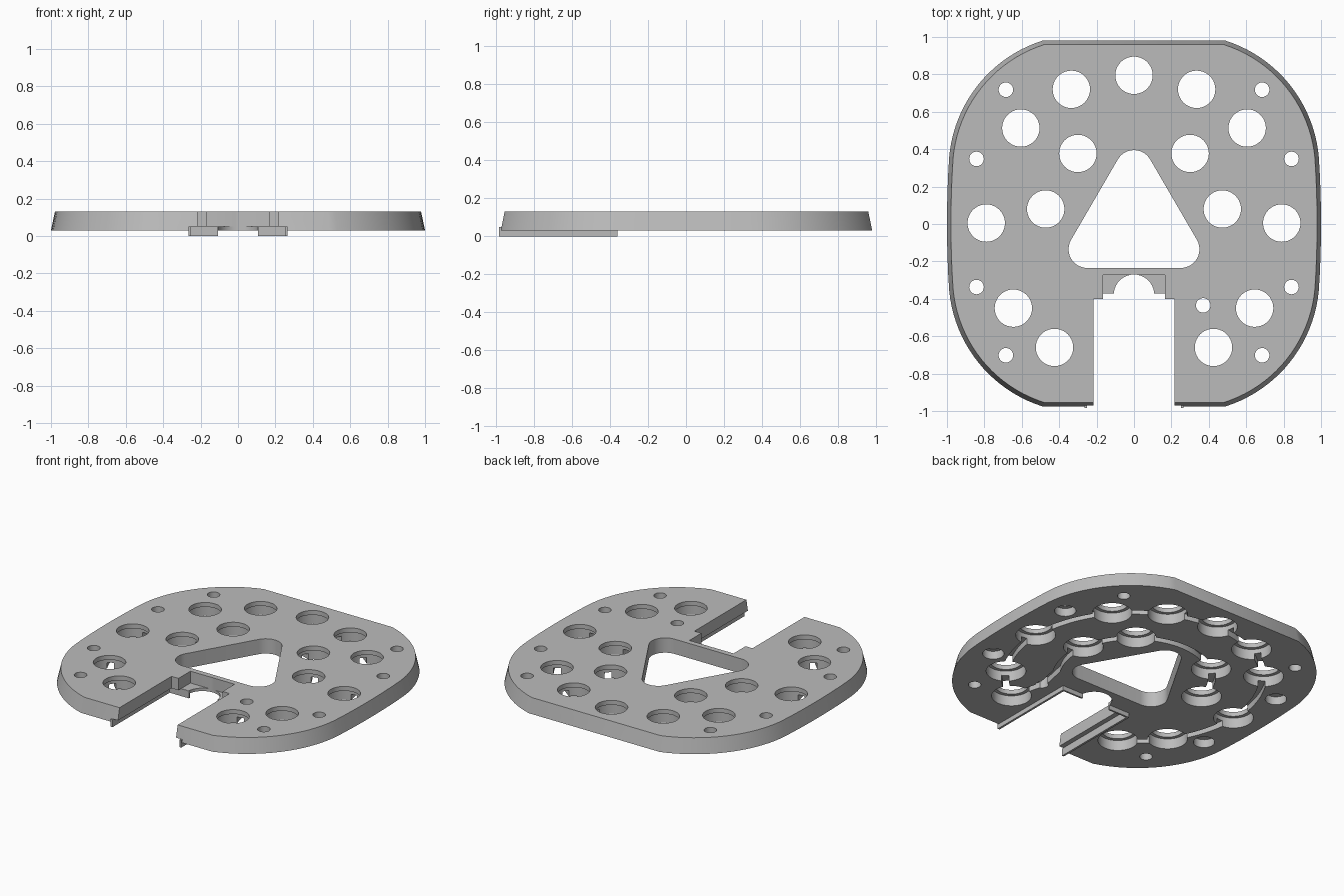
import bpy, bmesh, math
from mathutils import Vector

old = bpy.data.objects.get("Cube")
if old:
    bpy.data.objects.remove(old, do_unlink=True)

Z0, Z1 = 0.03, 0.13      # underside and top of the plate
LOW, HIGH = -0.1, 0.3    # cutter overshoot

grey = bpy.data.materials.new("plain grey")
grey.use_nodes = True
COLOUR = (0.5, 0.5, 0.5, 1)
grey.diffuse_color = COLOUR
grey.node_tree.nodes["Principled BSDF"].inputs["Base Color"].default_value = COLOUR


def prism(name, pts, z0, z1, top_pts=None):
    """Closed prism from an outline, optionally with a different top outline."""
    bm = bmesh.new()
    lo = [bm.verts.new((x, y, z0)) for x, y in pts]
    hi = [bm.verts.new((x, y, z1)) for x, y in (top_pts or pts)]
    bm.faces.new(lo[::-1])
    bm.faces.new(hi)
    n = len(lo)
    for i in range(n):
        j = (i + 1) % n
        bm.faces.new((lo[i], lo[j], hi[j], hi[i]))
    bmesh.ops.recalc_face_normals(bm, faces=bm.faces[:])
    mesh = bpy.data.meshes.new(name)
    bm.to_mesh(mesh)
    bm.free()
    mesh.materials.append(grey)
    ob = bpy.data.objects.new(name, mesh)
    bpy.context.collection.objects.link(ob)
    return ob


def arc(cx, cy, r, a0, a1, n):
    return [(cx + r * math.cos(math.radians(a0 + (a1 - a0) * i / n)),
             cy + r * math.sin(math.radians(a0 + (a1 - a0) * i / n))) for i in range(n + 1)]


def box(name, x0, x1, y0, y1, z0, z1):
    return prism(name, [(x0, y0), (x1, y0), (x1, y1), (x0, y1)], z0, z1)


def bulge(p, q, sag, n):
    """Arc from p to q bulging to the right of travel by sag."""
    p, q = Vector(p), Vector(q)
    d = q - p
    normal = Vector((d.y, -d.x)).normalized()
    half = d.length / 2
    r = (half * half + sag * sag) / (2 * sag)
    c = (p + q) / 2 + normal * (sag - r)
    mid = math.degrees(math.atan2(normal.y, normal.x))
    spread = math.degrees(math.asin(half / r))
    return arc(c.x, c.y, r, mid - spread, mid + spread, n)


cutters = []


def cut(ob):
    ob.hide_render = True
    cutters.append(ob)


def cut_round(x, y, r, z0, z1, n=40):
    cut(prism("round_cutter", arc(x, y, r, 0, 360, n)[:-1], z0, z1))


def cut_ring(r, a0, a1, n):
    w = 0.022
    cut(prism("groove_cutter", arc(0, 0, r + w, a0, a1, n) + arc(0, 0, r - w, a1, a0, n), LOW, 0.07))


def cut_line(p, q):
    p, q = Vector(p), Vector(q)
    d = (q - p).normalized() * 0.022
    s = Vector((d.y, -d.x))
    cut(prism("groove_cutter", [tuple(v) for v in (p + s, q + s, q - s, p - s)], LOW, 0.07))


# Plate outline: flat front and back, rounded corners, gently bowed sides
quarter = bulge((0.988, 0.36), (0.49, 0.98), 0.12, 20)
side = bulge((0.988, -0.36), (0.988, 0.36), 0.012, 8)[1:-1]
right = [(x, -y + 0.005) for x, y in quarter[::-1]] + side + quarter
outline = right + [(-x, y) for x, y in right[::-1]]
top_outline = [(x * 0.979, y * 0.979) for x, y in outline]
plate = prism("plate", outline, Z0, Z1, top_outline)

# Triangular centre opening
tri = []
for cx, cy, a in ((0.25, -0.135, -90), (0, 0.295, 30), (-0.25, -0.135, 150)):
    tri += arc(cx, cy, 0.1, a, a + 120, 14)
cut(prism("triangle_cutter", tri, LOW, HIGH))

# Front slot, stepped shelf and half-round relief
cut(box("slot_cutter", -0.217, 0.217, -1.3, -0.4, LOW, HIGH))
cut(box("throat_cutter", -0.165, 0.165, -0.5, -0.37, LOW, HIGH))
cut(box("shelf_cutter", -0.165, 0.165, -0.45, -0.272, 0.05, HIGH))
cut(box("undercut_cutter", -0.25, 0.25, -1.3, -0.371, LOW, 0.05))
cut_round(0, -0.378, 0.108, LOW, HIGH)

# Large holes with a thin upper lip and a wider recess below
half = [(0.335, 0.72), (0.605, 0.513), (0.79, 0.005), (0.645, -0.45),
        (0.425, -0.66), (0.3, 0.377), (0.472, 0.08)]
for x, y in half + [(-x, y) for x, y in half] + [(0, 0.795)]:
    cut_round(x, y, 0.1, LOW, HIGH)
    cut_round(x, y, 0.122, LOW, 0.1)

# Small screw holes, those at the sides recessed from below
for s in (1, -1):
    for x, y in ((0.685, 0.718), (0.685, -0.702)):
        cut_round(s * x, y, 0.039, LOW, HIGH, 24)
    for y in (0.348, -0.337):
        cut_round(s * 0.842, y, 0.039, LOW, HIGH, 24)
        cut_round(s * 0.842, y, 0.066, LOW, 0.085, 24)
cut_round(0.37, -0.435, 0.039, LOW, HIGH, 24)

# Wiring grooves on the underside
cut_ring(0.79, -57, 237, 90)
cut_ring(0.478, -32, 170, 60)
cut_line((0.41, -0.24), (0.37, -0.435))
cut_line((0.37, -0.435), (0.42, -0.62))

# Apply all cuts, then discard the cutters
for c in cutters:
    m = plate.modifiers.new("cut", 'BOOLEAN')
    m.operation = 'DIFFERENCE'
    m.solver = 'EXACT'
    m.object = c
bpy.context.view_layer.update()
result = bpy.data.meshes.new_from_object(plate.evaluated_get(bpy.context.evaluated_depsgraph_get()))
plate.modifiers.clear()
plate.data = result
for c in cutters:
    bpy.data.objects.remove(c, do_unlink=True)

# Rails under the slot edges and the stop lip behind them
for s, name in ((1, "left"), (-1, "right")):
    a, b = sorted((s * 0.25, s * 0.264))
    box(name + "_rail", a, b, -0.983, -0.36, 0, 0.05)
    a, b = sorted((s * 0.107, s * 0.255))
    box(name + "_stop_lip", a, b, -0.372, -0.36, 0, 0.049)

# Smooth round walls, keep edges sharp
bpy.ops.object.select_all(action='DESELECT')
plate.select_set(True)
bpy.context.view_layer.objects.active = plate
bpy.ops.object.shade_smooth_by_angle(angle=math.radians(25))
